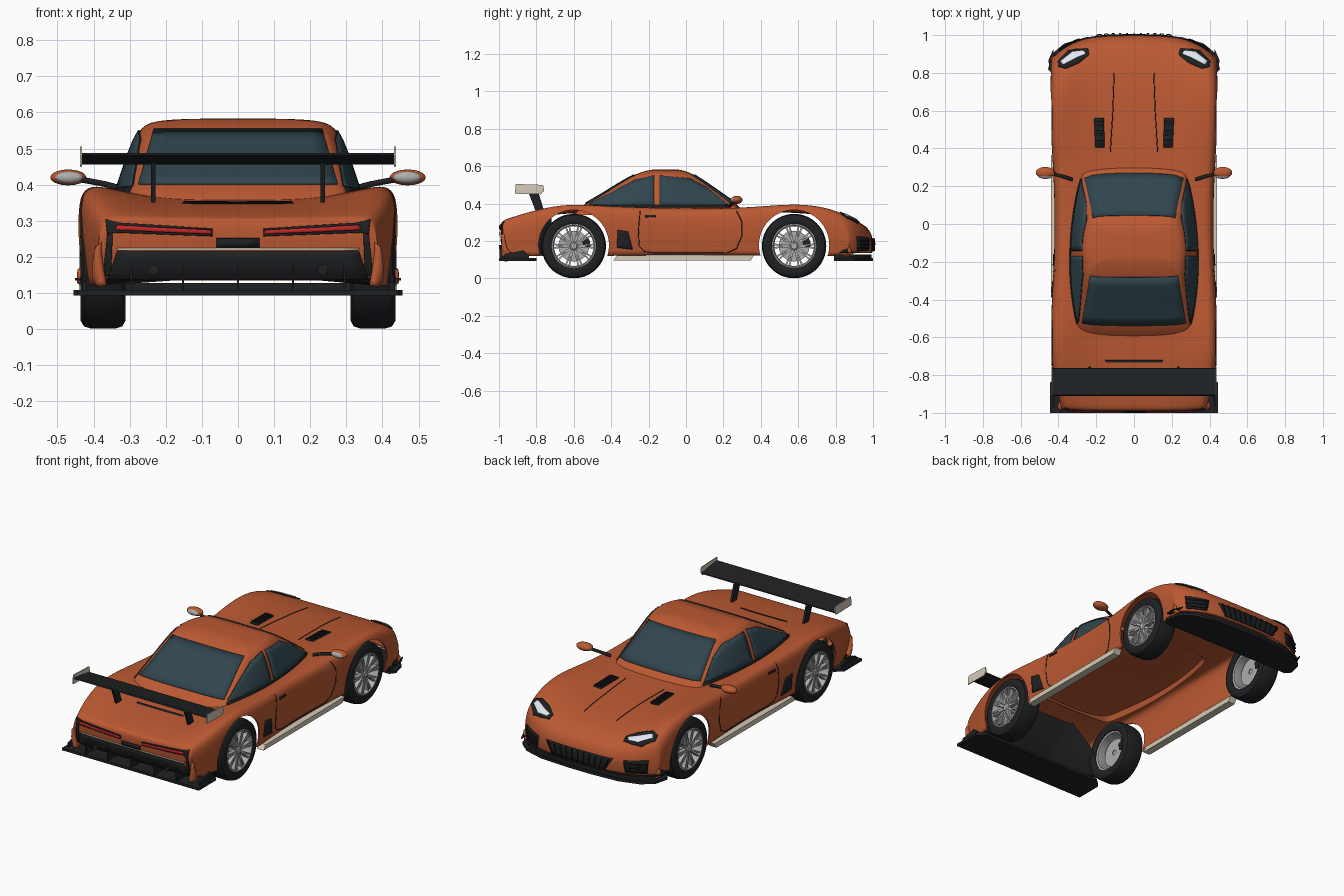
import bpy, bmesh, math
from mathutils import Vector, Matrix
from mathutils.bvhtree import BVHTree

if "Cube" in bpy.data.objects:
    bpy.data.objects.remove(bpy.data.objects["Cube"])


def material(name, rgb):
    m = bpy.data.materials.new(name)
    m.diffuse_color = (*rgb, 1)
    m.use_nodes = True
    m.node_tree.nodes["Principled BSDF"].inputs["Base Color"].default_value = m.diffuse_color
    return m


ORANGE = material("orange_paint", (.50, .10, .032))
BLACK = material("black_trim", (.013, .015, .017))
GLASS = material("dark_glass", (.03, .06, .075))
CREAM = material("cream_trim", (.66, .60, .48))
SILVER = material("silver", (.42, .42, .43))
RED = material("red_lamp", (.55, .02, .02))
WHITE = material("white_lamp", (.75, .8, .85))


def mk(name, verts, faces, mat, mirror=False, thick=0, subsurf=0):
    me = bpy.data.meshes.new(name)
    me.from_pydata([tuple(v) for v in verts], [], faces)
    bm = bmesh.new()
    bm.from_mesh(me)
    bmesh.ops.recalc_face_normals(bm, faces=bm.faces)
    bm.to_mesh(me)
    bm.free()
    ob = bpy.data.objects.new(name, me)
    bpy.context.collection.objects.link(ob)
    me.materials.append(mat)
    bpy.ops.object.select_all(action='DESELECT')
    ob.select_set(True)
    bpy.context.view_layer.objects.active = ob
    if subsurf:
        bpy.ops.object.shade_smooth()
        ob.modifiers.new("smooth", 'SUBSURF').levels = subsurf
        ob.modifiers["smooth"].render_levels = subsurf
    else:
        bpy.ops.object.shade_smooth_by_angle(angle=math.radians(35))
    if thick:
        s = ob.modifiers.new("thick", 'SOLIDIFY')
        s.thickness, s.offset = thick, 0
    if mirror:
        ob.modifiers.new("mirror", 'MIRROR')
    return ob


def grid_faces(rows, cols, wrap=False, wrap_rows=False):
    return [(r * cols + c, r * cols + (c + 1) % cols, (r + 1) % rows * cols + (c + 1) % cols, (r + 1) % rows * cols + c)
            for r in range(rows - (not wrap_rows)) for c in range(cols - (not wrap))]


def prism(name, outline, axis, lo, hi, mat, mirror=False):
    n = len(outline)
    put = {'x': lambda p, t: (t, *p), 'y': lambda p, t: (p[0], t, p[1]), 'z': lambda p, t: (*p, t)}[axis]
    faces = grid_faces(2, n, True) + [tuple(range(n)), tuple(range(n, 2 * n))]
    return mk(name, [put(p, t) for t in (lo, hi) for p in outline], faces, mat, mirror)


def lathe(name, prof, cy, cz, mat, n=48):
    verts = [(x, cy + r * math.cos(2 * math.pi * i / n), cz + r * math.sin(2 * math.pi * i / n))
             for i in range(n) for x, r in prof]
    return mk(name, verts, grid_faces(n, len(prof), True, True), mat, True)


RAYS = {'side': lambda a, b: ((2, a, b), (-1, 0, 0)), 'top': lambda a, b: ((a, b, 2), (0, 0, -1)),
        'rear': lambda a, b: ((a, -2, b), (0, 1, 0)), 'nose': lambda a, b: ((a, 2, b), (0, -1, 0))}


def project(tree, axis, p, off):
    o, d = map(Vector, RAYS[axis](*p))
    hit, nor, _, _ = tree.ray_cast(o, d)
    if hit is None:
        hit, nor, _, _ = tree.find_nearest(o + d * 1.3)
    return hit + nor * (off if nor.dot(d) < 0 else -off)


def resample(row, k):
    out = [Vector(row[0])]
    for a, b in zip(row, row[1:]):
        out += [Vector(a).lerp(Vector(b), (i + 1) / k) for i in range(k)]
    return out


def patch(name, tree, axis, row_a, row_b, mat, off=.003, mirror=True, k=5, rows=7):
    """Thin panel between two polylines, laid onto a surface."""
    A, B = resample(row_a, k), resample(row_b, k)
    verts = [project(tree, axis, a.lerp(b, r / (rows - 1)), off) for r in range(rows) for a, b in zip(A, B)]
    return mk(name, verts, grid_faces(rows, len(A)), mat, mirror, .005)


def tube(name, pts, r, mat, cyclic=False):
    cu = bpy.data.curves.new(name, 'CURVE')
    cu.dimensions, cu.bevel_depth, cu.bevel_resolution = '3D', r, 1
    sp = cu.splines.new('POLY')
    sp.points.add(len(pts) - 1)
    for q, p in zip(sp.points, pts):
        q.co = (*p, 1)
    sp.use_cyclic_u = cyclic
    cu.materials.append(mat)
    ob = bpy.data.objects.new(name, cu)
    bpy.context.collection.objects.link(ob)
    ob.modifiers.new("mirror", 'MIRROR')


def seam(name, tree, axis, pts, cyclic=False):
    tube(name, [project(tree, axis, p, 0) for p in resample(pts, 6)], .0025, BLACK, cyclic)


# Body shell: lofted cross-sections (y, half width, centre z, fender z, bottom z)
stations = [(-.955, .39, .14, .14, .12), (-.978, .40, .16, .16, .12), (-.99, .395, .24, .24, .12),
            (-.992, .385, .302, .305, .12), (-.97, .388, .312, .318, .12), (-.88, .415, .33, .348, .12),
            (-.75, .437, .345, .385, .12), (-.6, .442, .358, .405, .12), (-.42, .438, .365, .39, .12),
            (-.2, .424, .37, .38, .125), (.05, .42, .37, .376, .125), (.28, .428, .37, .378, .125),
            (.45, .44, .365, .394, .12), (.62, .444, .357, .404, .12), (.78, .444, .342, .388, .12),
            (.9, .442, .315, .352, .12), (.965, .44, .28, .31, .12), (.992, .44, .24, .262, .12),
            (1.003, .44, .19, .20, .12), (.995, .44, .135, .135, .12)]
verts = []
for y, w, zc, zs, zb in stations:
    d, h = zs - zc, zs - zb
    half = [(0, zc), (.28, zc), (.52, zc + .12 * d), (.74, zc + .62 * d), (.9, zs), (.975, zs - .06 * h),
            (1, zs - .25 * h), (.995, zs - .6 * h), (.96, zb)]
    bulge = .13 * max(0, (y - .55) / .45) if y > 0 else -.02 * max(0, (-y - .7) / .3)
    ring = [(-f * w, z) for f, z in half[:0:-1]] + [(f * w, z) for f, z in half]
    verts += [(x, y - bulge * (abs(x) / .44) ** 4, z) for x, z in ring]
body = mk("body_shell", verts, grid_faces(len(stations), 17), ORANGE, subsurf=2)

# Cabin: stacked plan rings (z, rear y, front y, half width)
levels = [(.34, -.61, .32, .35), (.39, -.56, .285, .337), (.44, -.465, .21, .32), (.49, -.388, .14, .303),
          (.53, -.32, .08, .287), (.558, -.268, .037, .27), (.576, -.215, -.005, .24), (.582, -.18, -.04, .16),
          (.583, -.15, -.07, .07)]
plan = [(0, 1), (.45, .995), (.77, .98), (.83, .95), (.94, .75), (1, .5), (.985, .25), (.89, .035), (.84, .01),
        (.45, .002), (0, 0)]
loop = plan + [(-x, t) for x, t in plan[-2:0:-1]]
verts = [(x * hw, yb + t * (yf - yb), z) for z, yb, yf, hw in levels for x, t in loop]
faces = grid_faces(len(levels), 20, True) + [tuple(range(160, 180))]
cabin = mk("cabin_roof", verts, faces, ORANGE, subsurf=2)

dg = bpy.context.evaluated_depsgraph_get()
B, C = BVHTree.FromObject(body, dg), BVHTree.FromObject(cabin, dg)

# Wheel arches cut out of the shell
AXLES = (-.6, .578)
bm = bmesh.new()
for cy in AXLES:
    for sx in (-1, 1):
        m = Matrix.Translation((sx * .48, cy, .178)) @ Matrix.Rotation(math.pi / 2, 4, 'Y')
        bmesh.ops.create_cone(bm, cap_ends=True, segments=56, radius1=.188, radius2=.188, depth=.24, matrix=m)
me = bpy.data.meshes.new("arch_cutter")
bm.to_mesh(me)
cutter = bpy.data.objects.new("arch_cutter", me)
bpy.context.collection.objects.link(cutter)
cutter.hide_render = True
cutter.hide_set(True)
s = body.modifiers.new("thick", 'SOLIDIFY')
s.thickness, s.offset = .008, -1
cut = body.modifiers.new("arches", 'BOOLEAN')
cut.operation, cut.object, cut.solver = 'DIFFERENCE', cutter, 'EXACT'

# Windows
patch("windscreen", C, 'nose', [(-.262, .398), (.262, .398)], [(-.218, .552), (.218, .552)], GLASS, mirror=False, k=12)
patch("rear_window", C, 'rear', [(-.275, .40), (.275, .40)], [(-.233, .55), (.233, .55)], GLASS, mirror=False, k=12)
fb, ft = [(.225, .392), (.12, .39), (0, .389), (-.14, .389)], [(.215, .40), (.11, .485), (.02, .532), (-.14, .548)]
rb, rt = [(-.17, .389), (-.3, .389), (-.42, .39), (-.515, .394)], [(-.17, .549), (-.27, .525), (-.38, .468), (-.505, .402)]
for nm, lo, hi in (("front_side", fb, ft), ("rear_side", rb, rt)):
    patch(nm + "_window", C, 'side', lo, hi, GLASS)
    seam(nm + "_window_seal", C, 'side', lo + hi[::-1], True)
patch("window_sill", C, 'side', [(.24, .378), (-.53, .378)], [(.235, .39), (-.52, .39)], BLACK, k=16, rows=2)

# Door seams, handles, side vents, bonnet lines and vents
seam("door_seam", B, 'side', [(-.245, .365), (-.255, .25), (-.25, .17), (-.225, .145), (-.17, .135), (.22, .135),
                              (.27, .16), (.3, .23), (.3, .30), (.27, .36)])
patch("door_handle", B, 'side', [(-.22, .326), (-.16, .328)], [(-.22, .338), (-.165, .338)], BLACK, .005, rows=2)
patch("side_vent", B, 'side', [(-.37, .165), (-.285, .155)], [(-.365, .26), (-.31, .25)], BLACK)
seam("bonnet_seam", B, 'top', [(.125, .38), (.112, .6), (.105, .8)])
patch("bonnet_vent", B, 'top', [(.155, .405), (.205, .405)], [(.16, .56), (.212, .56)], BLACK)
for i in range(6):
    y = .418 + i * .025
    patch("bonnet_vent_slat", B, 'top', [(.16, y), (.205, y)], [(.16, y + .01), (.205, y + .01)], BLACK, .008, rows=2)

# Headlights
patch("headlight", B, 'top', [(.238, .895), (.29, .852), (.36, .822), (.40, .832)],
      [(.243, .925), (.30, .926), (.35, .915), (.402, .86)], BLACK, .003)
patch("headlight_lamp", B, 'top', [(.255, .898), (.30, .88), (.375, .84)], [(.265, .915), (.325, .908), (.388, .858)],
      WHITE, .006)

# Nose grille and corner intakes
patch("grille", B, 'nose', [(-.17, .145), (.17, .145)], [(-.215, .215), (.215, .215)], BLACK, mirror=False, k=14)
for i in range(-5, 6):
    x = i * .034
    patch("grille_bar", B, 'nose', [(x - .002, .148), (x + .002, .148)], [(x * 1.15 - .002, .212), (x * 1.15 + .002, .212)],
          BLACK, .01, mirror=False, k=1)
patch("corner_intake", B, 'nose', [(.285, .148), (.39, .148)], [(.275, .215), (.395, .225)], BLACK)
for z in (.158, .178, .198):
    patch("intake_slat", B, 'nose', [(.285, z), (.39, z)], [(.285, z + .007), (.39, z + .007)], BLACK, .01, rows=2)
patch("nose_side_trim", B, 'side', [(.82, .135), (.87, .14)], [(.835, .15), (.87, .16)], BLACK)


def symmetric(half):
    return half + [(-x, y) for x, y in half[::-1]]


prism("front_splitter", symmetric([(.08, 1.0), (.25, .99), (.37, .955), (.435, .90), (.455, .82), (.43, .79)]),
      'z', .093, .108, BLACK)
prism("splitter_riser", symmetric([(.08, .993), (.25, .978), (.36, .94), (.42, .88), (.428, .79)]), 'z', .108, .128, BLACK)
prism("canard", [(.425, .83), (.45, .82), (.452, .87), (.425, .93)], 'z', .135, .142, BLACK, True)

# Rear fascia
patch("rear_bumper_panel", B, 'rear', [(-.365, .128), (.365, .128)], [(-.335, .215), (.335, .215)], BLACK, .005, False, 14)
patch("bumper_strip", B, 'rear', [(-.335, .218), (.335, .218)], [(-.335, .225), (.335, .225)], CREAM, .004, False, 14, 2)
patch("plate_recess", B, 'rear', [(-.06, .226), (.06, .226)], [(-.06, .252), (.06, .252)], BLACK, .006, False, 3, 2)
patch("taillight_housing", B, 'rear', [(.07, .257), (.34, .267), (.362, .262)], [(.07, .278), (.33, .294), (.366, .302)],
      BLACK, .003)
patch("taillight", B, 'rear', [(.07, .263), (.34, .274)], [(.075, .274), (.335, .287)], RED, .008, k=10, rows=3)
patch("rear_corner_vent", B, 'rear', [(.352, .13), (.376, .13)], [(.347, .262), (.362, .262)], BLACK)
for x in (0, .152, .295):
    prism("diffuser_fin", [(-.995, .10), (-.90, .10), (-.90, .17), (-1.0, .178)], 'x', x - .003, x + .003, BLACK, True)
prism("diffuser", symmetric([(.445, -1.0), (.445, -.84), (.40, -.80)]), 'z', .093, .108, BLACK)
prism("diffuser_side", [(-.97, .09), (-.84, .105), (-.84, .125), (-.87, .15), (-.97, .13)], 'x', .42, .432, BLACK, True)
lathe_pts = [(.235 + .015 * math.cos(i * math.pi / 8), .165 + .015 * math.sin(i * math.pi / 8)) for i in range(16)]
prism("exhaust", lathe_pts, 'y', -.998, -.93, BLACK, True)

# Side skirts
prism("side_skirt", [(-.39, .095), (.345, .095), (.365, .125), (-.37, .122)], 'x', .395, .44, CREAM, True)

# Rear wing
prism("wing_blade", [(-.91, .482), (-.905, .488), (-.83, .478), (-.765, .468), (-.762, .462), (-.80, .456), (-.86, .464)],
      'x', -.434, .434, BLACK)
prism("wing_endplate", [(-.915, .453), (-.775, .450), (-.758, .472), (-.765, .5), (-.91, .505)], 'x', .432, .438, CREAM, True)
prism("wing_strut", [(-.845, .466), (-.80, .35), (-.755, .35), (-.79, .462)], 'x', .229, .241, BLACK, True)

# Door mirrors
for nm, c, s, mat in (("mirror_shell", (.47, .272, .42), (.05, .03, .022), ORANGE),
                      ("mirror_glass", (.468, .252, .42), (.038, .013, .016), SILVER)):
    verts = [(c[0] + s[0] * math.sin(t) * math.cos(p), c[1] + s[1] * math.cos(t), c[2] + s[2] * math.sin(t) * math.sin(p))
             for t in [.02 + i * 3.1 / 12 for i in range(13)] for p in [j * math.pi / 10 for j in range(20)]]
    mk(nm, verts, grid_faces(13, 20, True) + [tuple(range(20)), tuple(range(240, 260))], mat, True)
tube("mirror_arm", [(.325, .235, .39), (.37, .25, .402), (.44, .268, .415)], .009, BLACK)

# Wheels
for nm, cy in zip(("rear", "front"), AXLES):
    cz = .173
    lathe(nm + "_tyre", [(.322, .116), (.314, .13), (.312, .15), (.32, .165), (.34, .172), (.405, .172), (.426, .166),
                         (.436, .15), (.436, .13), (.43, .117)], cy, cz, BLACK, 64)
    lathe(nm + "_rim", [(.325, .118), (.432, .119), (.434, .112), (.42, .106), (.33, .107)], cy, cz, SILVER)
    lathe(nm + "_hub", [(.365, .001), (.365, .022), (.425, .022), (.43, .016), (.43, .001)], cy, cz, SILVER, 24)
    lathe(nm + "_brake_disc", [(.36, .015), (.36, .082), (.372, .082), (.372, .015)], cy, cz, SILVER)
    verts, faces = [], []
    for i in range(20):
        a = 2 * math.pi * (i // 2) / 10 + (.085 if i % 2 else -.085)
        u, v = Vector((0, math.cos(a), math.sin(a))), Vector((0, -math.sin(a), math.cos(a)))
        b = len(verts)
        for r, x0, x1, w in ((.012, .40, .424, .004), (.109, .408, .43, .0045)):
            verts += [Vector((x, cy, cz)) + u * r + v * q for x, q in ((x0, -w), (x0, w), (x1, w), (x1, -w))]
        faces += [tuple(b + k for k in f) for f in grid_faces(2, 4, True) + [(0, 1, 2, 3), (4, 5, 6, 7)]]
    mk(nm + "_spokes", verts, faces, SILVER, True)
    arc = [(cy + r * math.cos(t), cz + r * math.sin(t)) for r, ts in ((.09, (-.1, .25, .6)), (.05, (.6, .25, -.1))) for t in ts]
    prism(nm + "_brake_caliper", arc, 'x', .352, .388, BLACK, True)
